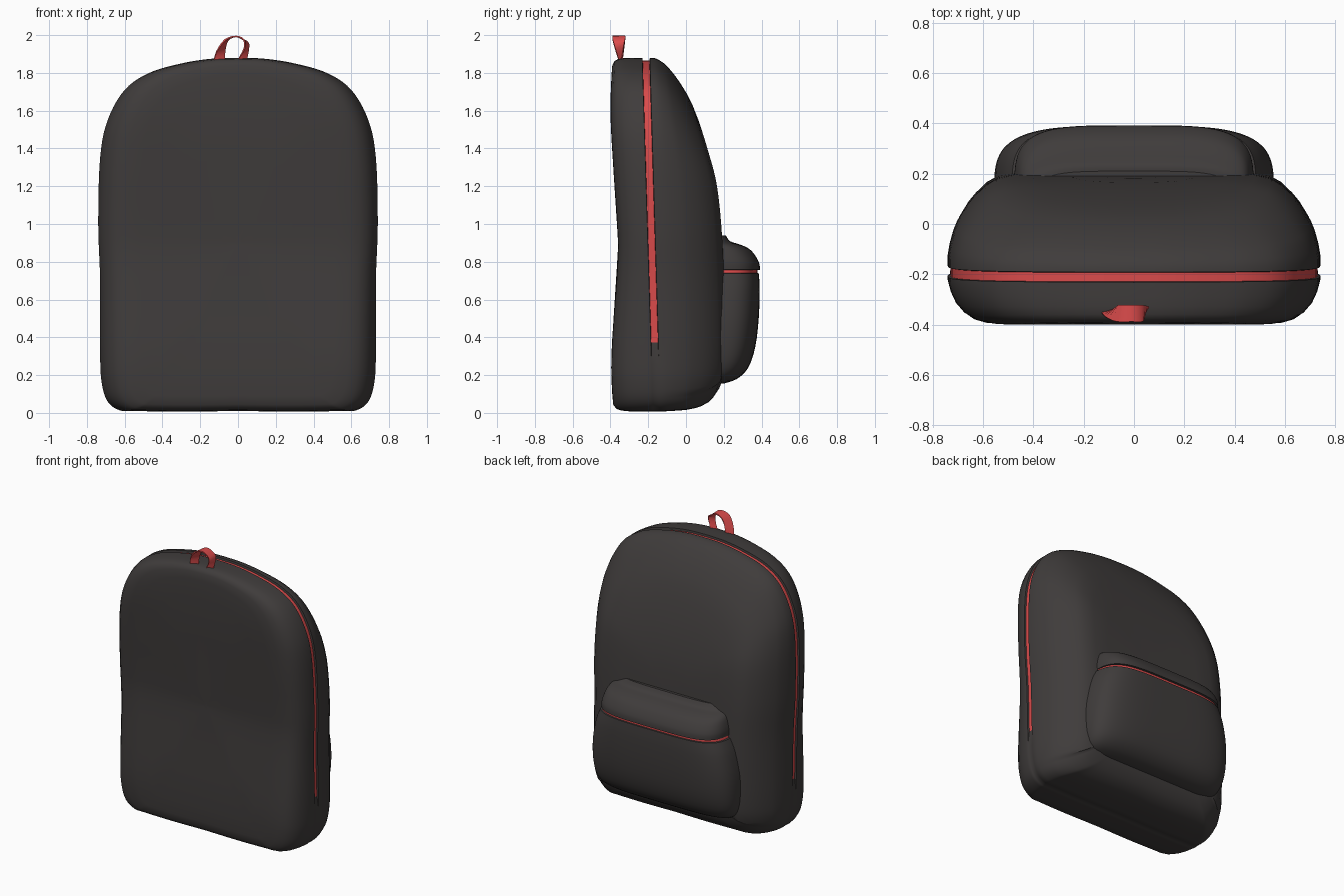
import bpy, bmesh, math
from mathutils import Vector

cube = bpy.data.objects.get("Cube")
if cube:
    bpy.data.objects.remove(cube)


def material(name, rgb):
    m = bpy.data.materials.new(name)
    m.use_nodes = True
    m.diffuse_color = (*rgb, 1)
    m.node_tree.nodes["Principled BSDF"].inputs["Base Color"].default_value = (*rgb, 1)
    return m


FABRIC = material("charcoal fabric", (0.05, 0.045, 0.044))
RED = material("red trim", (0.7, 0.07, 0.07))


def spline(points, steps):
    """Smooth curve passing through every given point."""
    p = [Vector(q) for q in points]
    p = [p[0] * 2 - p[1]] + p + [p[-1] * 2 - p[-2]]
    out = []
    for i in range(1, len(p) - 2):
        a, b, c, d = p[i - 1:i + 3]
        for k in range(steps):
            t = k / steps
            out.append(b + (c - a) * t / 2 + (a * 2 - b * 5 + c * 4 - d) * t * t / 2
                       + (b * 3 - a - c * 3 + d) * t ** 3 / 2)
    return out + [p[-2]]


def lookup(table, z):
    """Value of a (z, value) table at height z."""
    for a, b in zip(table, table[1:]):
        if z <= b[0]:
            t = max(0, (z - a[0]) / (b[0] - a[0]))
            return a[1] + (b[1] - a[1]) * t
    return table[-1][1]


def loft(name, rings, mats, is_red=lambda ring, a, b: False, angle=40):
    """Skin a list of closed rings and cap both ends."""
    bm = bmesh.new()
    vs = [[bm.verts.new(p) for p in ring] for ring in rings]
    for r, (lo, hi) in enumerate(zip(vs, vs[1:])):
        n = len(lo)
        for i in range(n):
            j = (i + 1) % n
            f = bm.faces.new((lo[i], lo[j], hi[j], hi[i]))
            f.material_index = int(is_red(r, lo[i].co, lo[j].co))
    bm.faces.new(vs[0])
    bm.faces.new(vs[-1])
    bmesh.ops.recalc_face_normals(bm, faces=bm.faces)
    me = bpy.data.meshes.new(name)
    bm.to_mesh(me)
    bm.free()
    for m in mats:
        me.materials.append(m)
    ob = bpy.data.objects.new(name, me)
    bpy.context.collection.objects.link(ob)
    bpy.ops.object.select_all(action="DESELECT")
    ob.select_set(True)
    bpy.context.view_layer.objects.active = ob
    bpy.ops.object.shade_smooth_by_angle(angle=math.radians(angle))
    return ob


# Main bag: arched outline and its depth profiles by height
half = spline([(0, .01), (.3, .007), (.55, .01), (.63, .015), (.69, .06), (.72, .15),
               (.73, .3), (.73, .7), (.74, 1), (.73, 1.35), (.69, 1.55), (.6, 1.71),
               (.47, 1.8), (.3, 1.85), (.14, 1.875), (0, 1.88)], 5)
outline = half + [Vector((-p.x, p.y)) for p in half[-2:0:-1]]
front_depth = spline([(0, .3), (.06, .31), (.2, .36), (.5, .375), (.9, .375), (1.2, .355),
                      (1.4, .31), (1.6, .255), (1.75, .225), (1.88, .2)], 6)
back_y = spline([(0, -.385), (.3, -.395), (.8, -.362), (1, -.365), (1.3, -.385),
                 (1.6, -.4), (1.88, -.39)], 6)
MID, ZIP_END = .9, .36


def seam_y(z):
    return -.155 - .03 * z


def shell_ring(s, g, back):
    """Outline shrunk by s, pushed the fraction g from the seam to the bag face."""
    ring = []
    for p in outline:
        low = p.y < MID
        sz = 1 - (1 - s) ** 2 if back or low else s
        z = MID + (p.y - MID) * sz
        y0 = seam_y(z)
        if back:
            y = y0 - .02 + (lookup(back_y, z) - y0 + .02) * g
        else:
            y = y0 + .02 + (lookup(front_depth, z) - .02) * g
            if p.y < .1:
                z += .015 * g
        ring.append((p.x * s, y, z))
    return ring


def groove_ring(side):
    """Floor edge of the zip groove, which fades out at the zip ends."""
    ring = []
    for p in outline:
        s = .985 if p.y > ZIP_END else .999
        ring.append((p.x * s, seam_y(p.y) + side * .018, MID + (p.y - MID) * s))
    return ring


back_steps = [(.02, 1), (.3, 1), (.55, 1), (.7, 1), (.8, .99), (.87, .92), (.92, .8),
              (.96, .6), (.985, .36), (1, .1), (1, 0)]
front_steps = [(1, 0), (1, .12), (.99, .25), (.97, .4), (.95, .5), (.9, .67), (.86, .77),
               (.8, .89), (.74, .96), (.65, 1), (.5, 1), (.3, 1), (.15, 1), (.02, 1)]
rings = [shell_ring(s, g, True) for s, g in back_steps]
rings += [groove_ring(-1), groove_ring(1)]
rings += [shell_ring(s, g, False) for s, g in front_steps]
zip_row = len(back_steps)
loft("main_bag", rings, [FABRIC, RED],
     lambda r, a, b: r == zip_row and min(a.z, b.z) > ZIP_END - .01)

# Outer pocket: stacked rounded sections (height, half width, front y)
lower = spline([(.155, .42, .2), (.18, .5, .27), (.24, .54, .33), (.35, .555, .367),
                (.5, .55, .385), (.65, .52, .39), (.738, .485, .386)], 3)
lid = spline([(.758, .475, .392), (.8, .475, .385), (.86, .46, .345), (.89, .445, .29),
              (.908, .42, .235), (.94, .38, .21)], 3)
seam = [Vector((.74, .474, .378)), Vector((.756, .47, .378))]


def pocket_ring(z, w, front):
    ring = []
    for k in range(49):
        a = math.pi * k / 48
        c, s = math.cos(a), max(0, math.sin(a))
        ring.append((math.copysign(abs(c) ** .48, c) * w, .1 + (front - .1) * s ** .48, z))
    return ring


loft("front_pocket", [pocket_ring(*q) for q in lower + seam + lid], [FABRIC, RED],
     lambda r, a, b: r == len(lower))

# Hanging loop: twisted ribbon, (centre, half width vector) along its path
path = spline([(-.1, -.345, 1.86), (-.09, -.35, 1.92), (-.06, -.355, 1.975), (-.01, -.355, 1.993),
               (.03, -.355, 1.975), (.045, -.35, 1.94), (.02, -.345, 1.86)], 3)
width = spline([(.03, .005, 0), (.022, .02, .005), (.008, .033, 0), (0, .033, 0),
                (0, .033, 0), (.012, .022, .01), (.025, .005, 0)], 3)
loop = []
for i, (p, w) in enumerate(zip(path, width)):
    along = path[min(i + 1, len(path) - 1)] - path[max(i - 1, 0)]
    t = along.cross(w).normalized() * .004
    loop.append([p + w + t, p - w + t, p - w - t, p + w - t])
loft("hanging_loop", loop, [RED], angle=30)
